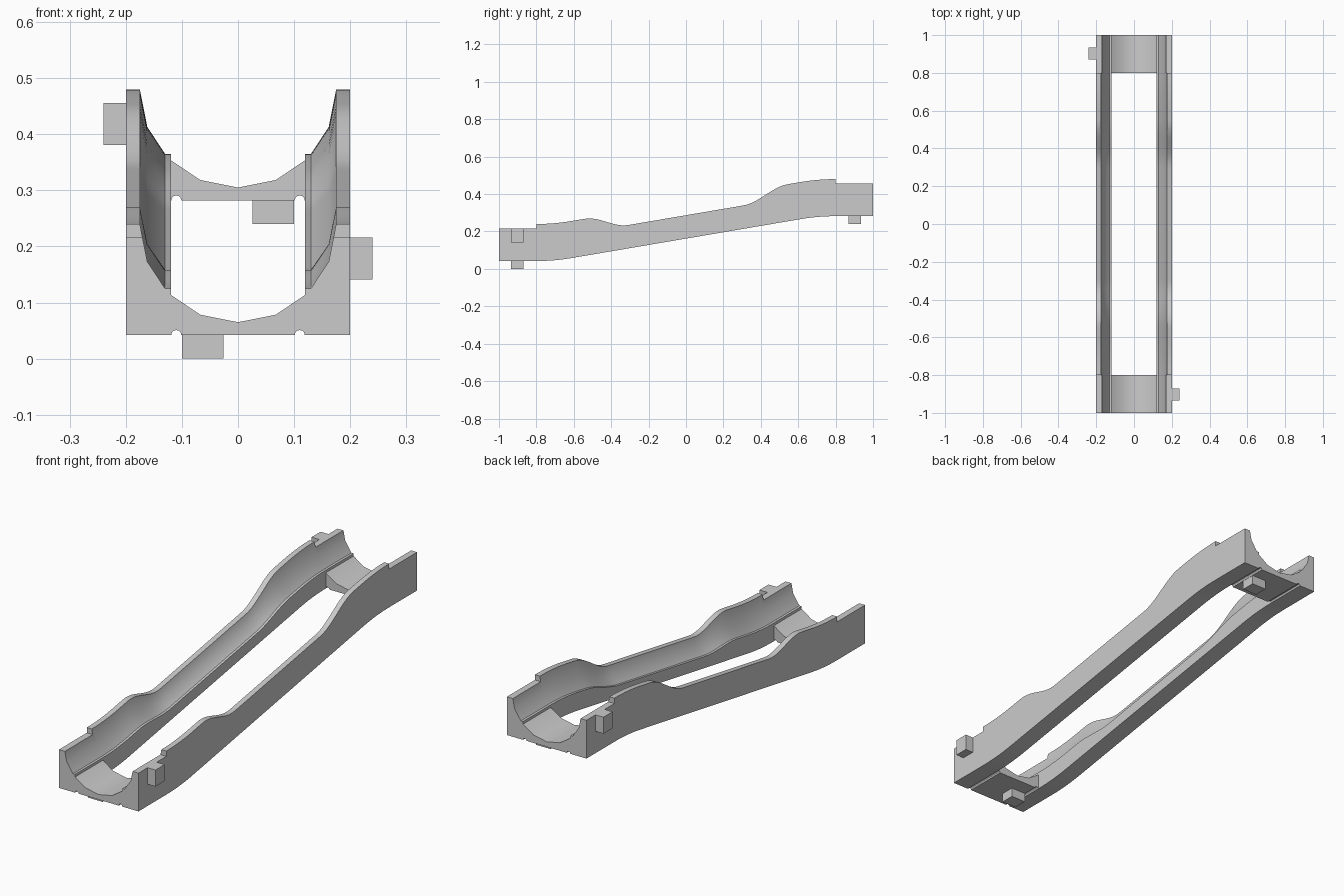
import bpy, bmesh, math

if "Cube" in bpy.data.objects:
    bpy.data.objects.remove(bpy.data.objects["Cube"])

R, WALL, INNER = 0.175, 0.2, 0.119     # channel radius, outer half width, window half width
BASE, RISE, FULL, MID = 0.042, 0.24, 0.198, 0.125
END = 0.8


def floor_z(y):
    """Underside: level ends, short parabolic blends, straight slope."""
    s = 0.17
    blend = 2 * END - RISE / s
    t = END - abs(y)
    if t <= 0:
        d = 0
    elif t < blend:
        d = s * t * t / (2 * blend)
    else:
        d = s * (t - blend / 2)
    return BASE + d if y < 0 else BASE + RISE - d


def height(y):
    """Wall height: full near the ends, lower in the middle."""
    t = min(1, max(0, (abs(y) - 0.31) / 0.23))
    return MID + (FULL - MID) * t * t * (3 - 2 * t)


def arc(deg):
    a = math.radians(deg)
    return (R * math.sin(a), FULL - R * math.cos(a))


def loft(name, rings):
    """Closed solid through a list of matching cross-sections."""
    bm = bmesh.new()
    vs = [[bm.verts.new(p) for p in ring] for ring in rings]
    n = len(vs[0])
    for a, b in zip(vs, vs[1:]):
        for i in range(n):
            j = (i + 1) % n
            bm.faces.new((a[i], a[j], b[j], b[i]))
    bm.faces.new(vs[0])
    bm.faces.new(vs[-1][::-1])
    bmesh.ops.recalc_face_normals(bm, faces=bm.faces)
    mesh = bpy.data.meshes.new(name)
    bm.to_mesh(mesh)
    bm.free()
    ob = bpy.data.objects.new(name, mesh)
    bpy.context.collection.objects.link(ob)
    return ob


def box(name, x0, x1, y0, y1, z0, z1):
    return loft(name, [[(x0, y, z0), (x1, y, z0), (x1, y, z1), (x0, y, z1)] for y in (y0, y1)])


# side rails: outer wall, curved inner face and narrow ledge
LEDGE = 0.083
rail = [(INNER, 0), (WALL, 0), (WALL, FULL), (R, FULL), arc(67.5), (0.13, LEDGE), (INNER, LEDGE)]
ys = [-END + 2 * END * i / 64 for i in range(65)]
rails = []
for side, label in ((-1, "left_rail"), (1, "right_rail")):
    rails.append(loft(label, [[(side * x, y, floor_z(y) + z * height(y) / FULL) for x, z in rail]
                              for y in ys]))

# end cradles: lower walls, full channel and two rounded grooves underneath
TOP = 0.174
groove = [(0.11 + 0.009 * math.cos(a), 0.009 * math.sin(a))
          for a in (math.pi * k / 6 for k in range(6, -1, -1))]
a67 = arc(67.5)
lip = a67[0] + (R - a67[0]) * (TOP - a67[1]) / (FULL - a67[1])
a45, a22 = arc(45), arc(22.5)
low = a22[1] + (a45[1] - a22[1]) * (INNER - a22[0]) / (a45[0] - a22[0])
half = groove + [(WALL, 0), (WALL, TOP), (lip, TOP), a67, (0.13, LEDGE), (INNER, LEDGE),
                 (INNER, low), a22]
section = half + [arc(0)] + [(-x, z) for x, z in reversed(half)]
cradles = []
for label, y0, y1 in (("front_cradle", -1, -END), ("back_cradle", END, 1)):
    z0 = BASE if y0 < 0 else BASE + RISE
    cradles.append(loft(label, [[(x, y, z0 + z) for x, z in section] for y in (y0, y1)]))

# join rails and cradles into one body
body = cradles[0]
body.name = "track_body"
for part in rails + cradles[1:]:
    mod = body.modifiers.new("join", "BOOLEAN")
    mod.operation, mod.solver, mod.object = "UNION", "EXACT", part
    bpy.context.view_layer.objects.active = body
    bpy.ops.object.modifier_apply(modifier=mod.name)
    bpy.data.objects.remove(part)
bpy.ops.object.select_all(action="DESELECT")
body.select_set(True)
bpy.ops.object.shade_smooth_by_angle(angle=math.radians(30))

# connector pegs, the back pair turned half a circle from the front pair
for s, label, dz in ((1, "front", 0), (-1, "back", RISE)):
    box(label + "_bottom_peg", -0.1 * s, -0.026 * s, -0.935 * s, -0.87 * s, dz, BASE + dz)
    box(label + "_side_peg", WALL * s, 0.24 * s, -0.935 * s, -0.87 * s, 0.141 + dz, 0.216 + dz)
